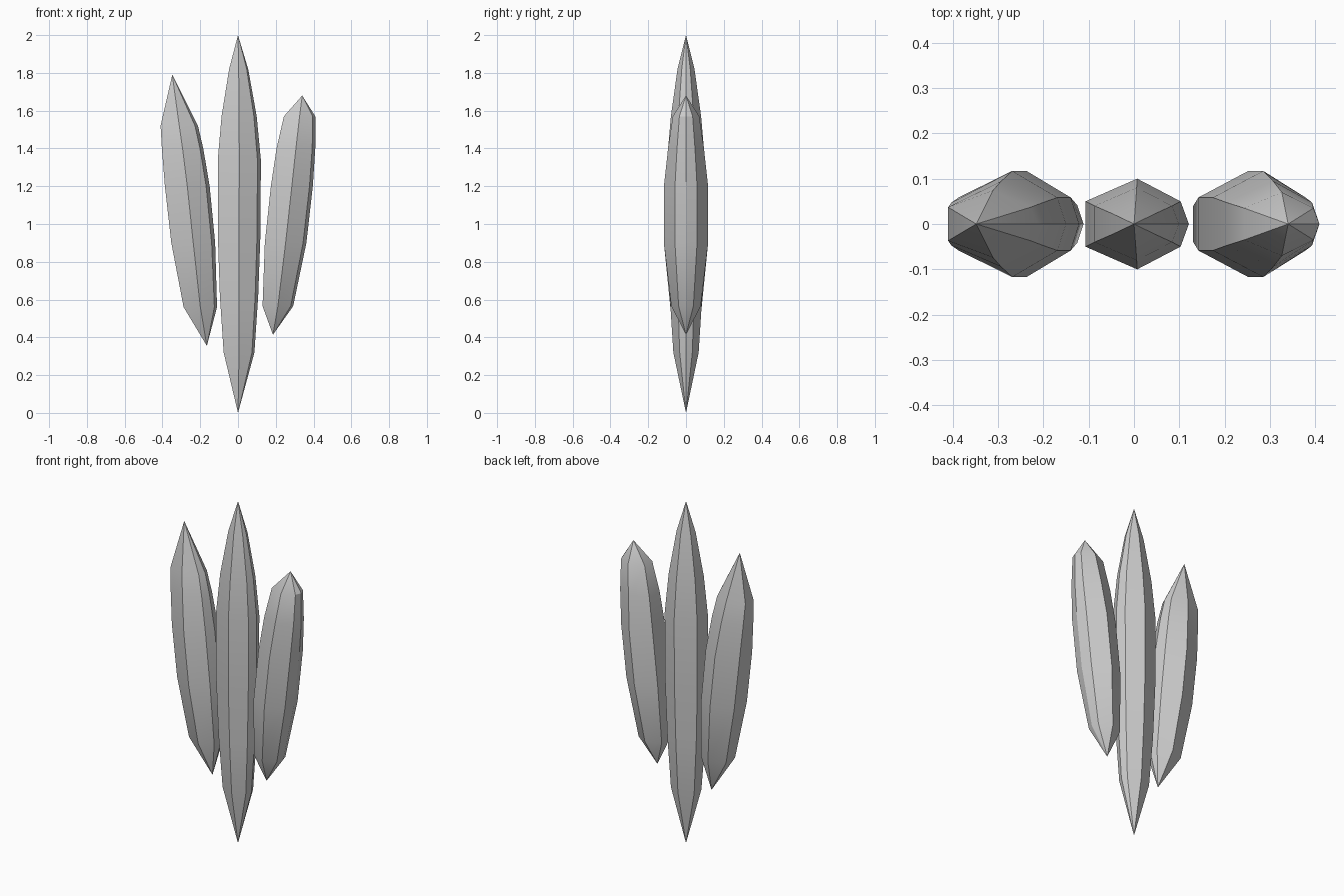
import bpy, bmesh

if "Cube" in bpy.data.objects:
    bpy.data.objects.remove(bpy.data.objects["Cube"])


def ring_points(z, left, right, depth):
    # seven-sided section: flat on the left, single corner on the right
    mid, shoulder = (left + right) / 2, right - 0.08 * (right - left)
    flat = 0.5 * depth
    return [(right, 0, z), (shoulder, flat, z), (mid, depth, z), (left, flat, z),
            (left, -flat, z), (mid, -depth, z), (shoulder, -flat, z)]


def crystal(name, bottom, rings, top):
    bm = bmesh.new()
    loops = [[bm.verts.new(p) for p in ring_points(*r)] for r in rings]
    lo = bm.verts.new((bottom[0], 0, bottom[1]))
    hi = bm.verts.new((top[0], 0, top[1]))
    for i in range(7):
        j = (i + 1) % 7
        bm.faces.new((lo, loops[0][j], loops[0][i]))
        bm.faces.new((loops[-1][i], loops[-1][j], hi))
        for a, b in zip(loops, loops[1:]):
            bm.faces.new((a[i], a[j], b[j], b[i]))
    bmesh.ops.recalc_face_normals(bm, faces=bm.faces[:])
    mesh = bpy.data.meshes.new(name)
    bm.to_mesh(mesh)
    bm.free()
    ob = bpy.data.objects.new(name, mesh)
    bpy.context.collection.objects.link(ob)
    bpy.ops.object.select_all(action='DESELECT')
    ob.select_set(True)
    bpy.context.view_layer.objects.active = ob
    bpy.ops.object.shade_smooth_by_angle(angle=0.52)


# rings are (z, left x, right x, half depth), from the bottom up
crystal("center_crystal", (0, 0), [
    (0.32, -0.076, 0.087, 0.067),
    (0.62, -0.096, 0.107, 0.086),
    (0.95, -0.107, 0.119, 0.098),
    (1.34, -0.107, 0.121, 0.100),
    (1.57, -0.087, 0.099, 0.080),
    (1.82, -0.047, 0.054, 0.045)], (0, 2))

crystal("left_crystal", (-0.165, 0.355), [
    (0.56, -0.288, -0.111, 0.083),
    (0.90, -0.353, -0.121, 0.117),
    (1.20, -0.387, -0.150, 0.117),
    (1.40, -0.403, -0.184, 0.094),
    (1.52, -0.410, -0.212, 0.074)], (-0.348, 1.79))

crystal("right_crystal", (0.185, 0.414), [
    (0.565, 0.130, 0.292, 0.078),
    (0.90, 0.142, 0.362, 0.117),
    (1.20, 0.174, 0.396, 0.117),
    (1.40, 0.204, 0.409, 0.095),
    (1.57, 0.243, 0.409, 0.070)], (0.34, 1.68))
